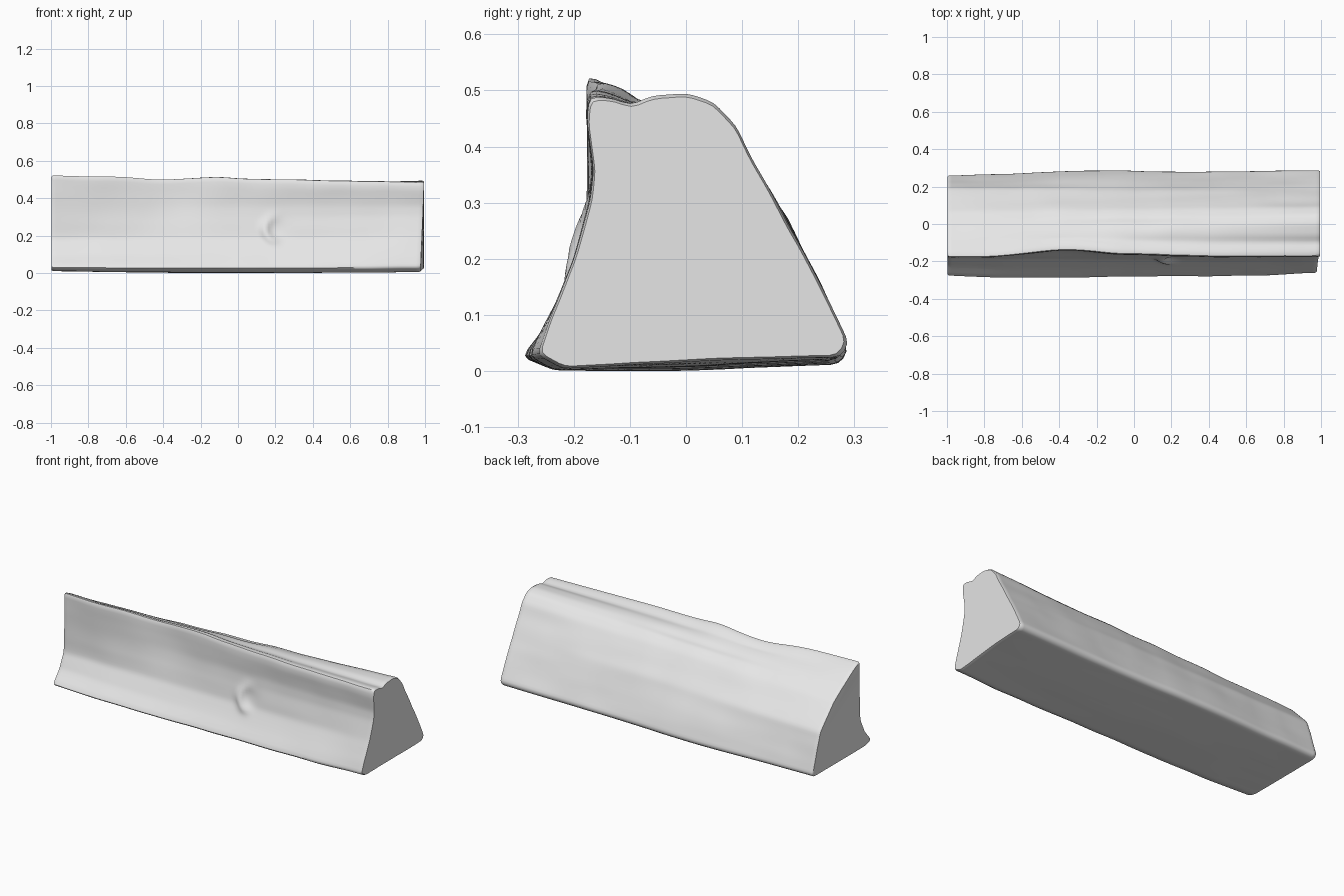
import bpy, bmesh, math
from mathutils import Vector, noise

cube = bpy.data.objects.get("Cube")
if cube:
    bpy.data.objects.remove(cube, do_unlink=True)

# Matching end outlines (y, z), starting at the front foot and running under, up the back and over
RIGHT_END = [(-.265, .03), (-.22, .005), (-.1, .013), (.05, .02), (.275, .026),
             (.29, .05), (.225, .185), (.17, .29), (.09, .44), (.05, .48),
             (0, .497), (-.06, .492), (-.1, .475), (-.13, .487), (-.172, .49),
             (-.177, .45), (-.165, .36), (-.17, .31), (-.2, .2), (-.245, .09)]
LEFT_END = [(-.28, .03), (-.23, .012), (-.1, .012), (.05, .012), (.245, .013),
            (.262, .03), (.225, .15), (.193, .25), (.065, .385), (.02, .415),
            (-.02, .44), (-.06, .465), (-.1, .488), (-.135, .507), (-.176, .529),
            (-.178, .48), (-.177, .36), (-.178, .29), (-.183, .18), (-.22, .1)]
STATIONS = 120
EDGE = 0.99


def bump(value, centre, width):
    return math.exp(-((value - centre) / width) ** 2)


def ramp(value, low, high):
    t = min(1, max(0, (value - low) / (high - low)))
    return t * t * (3 - 2 * t)


def resample(outline):
    """Subdivide evenly matched segments, then round the corners a little."""
    pts = []
    for i, start in enumerate(outline):
        j = (i + 1) % len(outline)
        span = math.dist(RIGHT_END[i], RIGHT_END[j])
        steps = max(2, round(span / 0.014))
        a, b = Vector(start), Vector(outline[j])
        pts += [a.lerp(b, k / steps) for k in range(steps)]
    return [(pts[i - 1] + 2 * p + pts[(i + 1) % len(pts)]) / 4
            for i, p in enumerate(pts)]


def weather(x, y, z):
    """Bend the straight loft into uneven split timber."""
    high, middle = ramp(z, .15, .5), 1 - x ** 4
    front = ramp(-y, .04, .15)
    low_back = ramp(y, .1, .25) * (1 - ramp(z, .1, .3))
    ny = y + .036 * bump(x, -.36, .24) * high * front      # hollow under the lip
    ny += .01 * bump(x, .05, .2) * high * front
    ny += .018 * bump(x, -.25, .35) * low_back             # swelling back
    ny -= .015 * middle * (1 - ramp(z, .03, .2)) * front   # spreading foot
    nz = z - .012 * (1 - x * x) * (1 - ramp(z, .02, .1)) * bump(y, 0, .25)
    top = ramp(z, .4, .47)
    nz += top * front * (.008 * bump(x, -.1, .1) - .011 * bump(x, -.43, .15))
    nz -= top * .008 * bump(y, .0, .025) * bump(x, -.1, .5)
    # Low crescent knot on the front face
    if y < -.12:
        dx, dz = x - .21, z - .24
        radius = math.hypot(dx, dz)
        side = ramp(-dx, -.04, .06) * (1 - .6 * ramp(dz, -.02, .07))
        ny -= .022 * bump(radius, .065, .025) * side
        ny += .006 * bump(radius, 0, .05)
    # Long grain and coarse unevenness
    grain = noise.noise(Vector((x * 2, y * 12, z * 12)))
    coarse = noise.noise(Vector((x * 5, y * 5 + 9, z * 5)))
    ny += .002 * grain + .004 * coarse
    nz += (.002 * grain + .003 * coarse) * (.4 + .6 * high)
    lean = .005 + .02 * (1 - z / .5) * ramp(-y, -.2, .25)
    return Vector((x - lean * ramp(x, .8, 1), ny, nz))


left, right = resample(LEFT_END), resample(RIGHT_END)
bm = bmesh.new()


def add_ring(x, inset=1.0, end_x=None):
    t = (x + 1) / 2
    pts = [weather(x, *a.lerp(b, t)) for a, b in zip(left, right)]
    centre = sum(pts, Vector()) / len(pts)
    verts = []
    for p in pts:
        q = centre + (p - centre) * inset
        q.x = p.x + (end_x - x if end_x is not None else 0)
        verts.append(bm.verts.new(q))
    return verts


# Loft the body, with a softened rim at each end
rings = [add_ring(-EDGE, .98, -.996)]
rings += [add_ring(-EDGE + 2 * EDGE * i / STATIONS) for i in range(STATIONS + 1)]
rings.append(add_ring(EDGE, .98, 1))
for a, b in zip(rings, rings[1:]):
    for i in range(len(a)):
        j = (i + 1) % len(a)
        bm.faces.new((a[i], a[j], b[j], b[i]))
bm.faces.new(rings[0])
bm.faces.new(rings[-1])
bmesh.ops.recalc_face_normals(bm, faces=bm.faces)

# Rest the timber on the ground
lowest = min(v.co.z for v in bm.verts)
bmesh.ops.translate(bm, verts=bm.verts, vec=(0, 0, -lowest))
mesh = bpy.data.meshes.new("split_log")
bm.to_mesh(mesh)
bm.free()
log = bpy.data.objects.new("split_log", mesh)
bpy.context.collection.objects.link(log)

# Single pale grey colour
grey = bpy.data.materials.new("pale_grey")
grey.use_nodes = True
colour = (.8, .8, .8, 1)
grey.diffuse_color = colour
for node in grey.node_tree.nodes:
    if node.type == "BSDF_PRINCIPLED":
        node.inputs["Base Color"].default_value = colour
mesh.materials.append(grey)

bpy.ops.object.select_all(action="DESELECT")
log.select_set(True)
bpy.context.view_layer.objects.active = log
bpy.ops.object.shade_smooth_by_angle(angle=math.radians(50))
